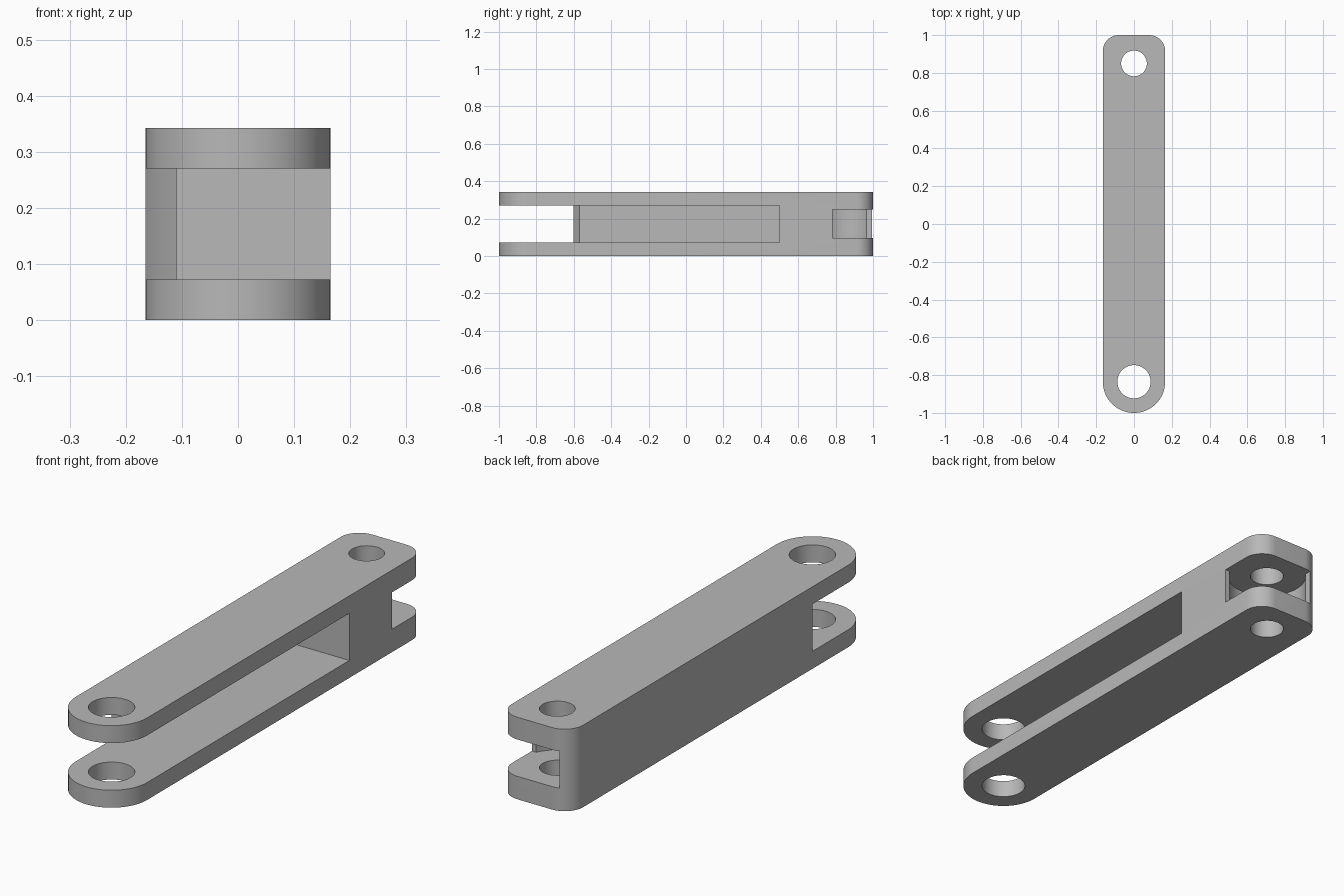
import bpy
import bmesh
from math import cos, sin, pi, radians

cube = bpy.data.objects.get("Cube")
if cube:
    bpy.data.objects.remove(cube, do_unlink=True)

HALF_W, HEIGHT = 0.165, 0.343
FRONT_Y, BACK_Y = -0.835, 0.85       # pivot positions
CORNER = 0.085                       # back corner radius
WALL_X = -0.11                       # inner face of the side wall
SLOT = (0.073, 0.27)                 # front slot heights
NOTCH = (0.096, 0.25)                # back notch heights

grey = bpy.data.materials.new("plain_grey")
grey.use_nodes = True
colour = (0.48, 0.48, 0.48, 1)
grey.diffuse_color = colour
grey.node_tree.nodes["Principled BSDF"].inputs["Base Color"].default_value = colour


def arc(cx, cy, r, start, end, steps):
    angles = [radians(start + (end - start) * i / steps) for i in range(steps + 1)]
    return [(cx + r * cos(a), cy + r * sin(a)) for a in angles]


def prism(name, outline, z0, z1):
    """Extrude a counter-clockwise outline from z0 to z1."""
    bm = bmesh.new()
    base = bm.faces.new([bm.verts.new((x, y, z0)) for x, y in outline])
    top = bmesh.ops.extrude_face_region(bm, geom=[base])["geom"]
    bmesh.ops.translate(bm, vec=(0, 0, z1 - z0),
                        verts=[v for v in top if isinstance(v, bmesh.types.BMVert)])
    bmesh.ops.recalc_face_normals(bm, faces=bm.faces)
    mesh = bpy.data.meshes.new(name)
    bm.to_mesh(mesh)
    bm.free()
    obj = bpy.data.objects.new(name, mesh)
    bpy.context.collection.objects.link(obj)
    return obj


def disc(name, y, r, z0, z1):
    return prism(name, arc(0, y, r, 0, 354.375, 63), z0, z1)


def block(name, y0, y1, z0, z1):
    return prism(name, [(WALL_X, y0), (0.4, y0), (0.4, y1), (WALL_X, y1)], z0, z1)


# Solid link: round front end, softened back corners
inset = HALF_W - CORNER
outline = (arc(0, -1 + HALF_W, HALF_W, 180, 360, 48)
           + arc(inset, 1 - CORNER, CORNER, 0, 90, 14)
           + arc(-inset, 1 - CORNER, CORNER, 90, 180, 14))
link = prism("link_arm", outline, 0, HEIGHT)
link.data.materials.append(grey)

# Cutters: slot and notch open to one side, each with round pivot clearance
cutters = [
    block("front_slot_cutter", -1.3, 0.5, *SLOT),
    disc("front_clearance_cutter", FRONT_Y, 0.287, *SLOT),
    block("back_notch_cutter", 0.783, 1.3, *NOTCH),
    disc("back_clearance_cutter", BACK_Y, 0.16, *NOTCH),
    disc("front_pin_hole_cutter", FRONT_Y, 0.088, -0.1, 0.5),
    disc("back_pin_hole_cutter", BACK_Y, 0.068, -0.1, 0.5),
]
for cutter in cutters:
    cutter.hide_render = True
    cut = link.modifiers.new(cutter.name, "BOOLEAN")
    cut.operation = "DIFFERENCE"
    cut.solver = "EXACT"
    cut.object = cutter

# Bake the cuts and drop the cutters
bpy.context.view_layer.update()
graph = bpy.context.evaluated_depsgraph_get()
baked = bpy.data.meshes.new_from_object(link.evaluated_get(graph))
link.modifiers.clear()
link.data = baked
for cutter in cutters:
    bpy.data.objects.remove(cutter, do_unlink=True)

# Smooth the round walls, keep the edges sharp
bpy.ops.object.select_all(action="DESELECT")
link.select_set(True)
bpy.context.view_layer.objects.active = link
bpy.ops.object.shade_smooth_by_angle(angle=radians(30))
